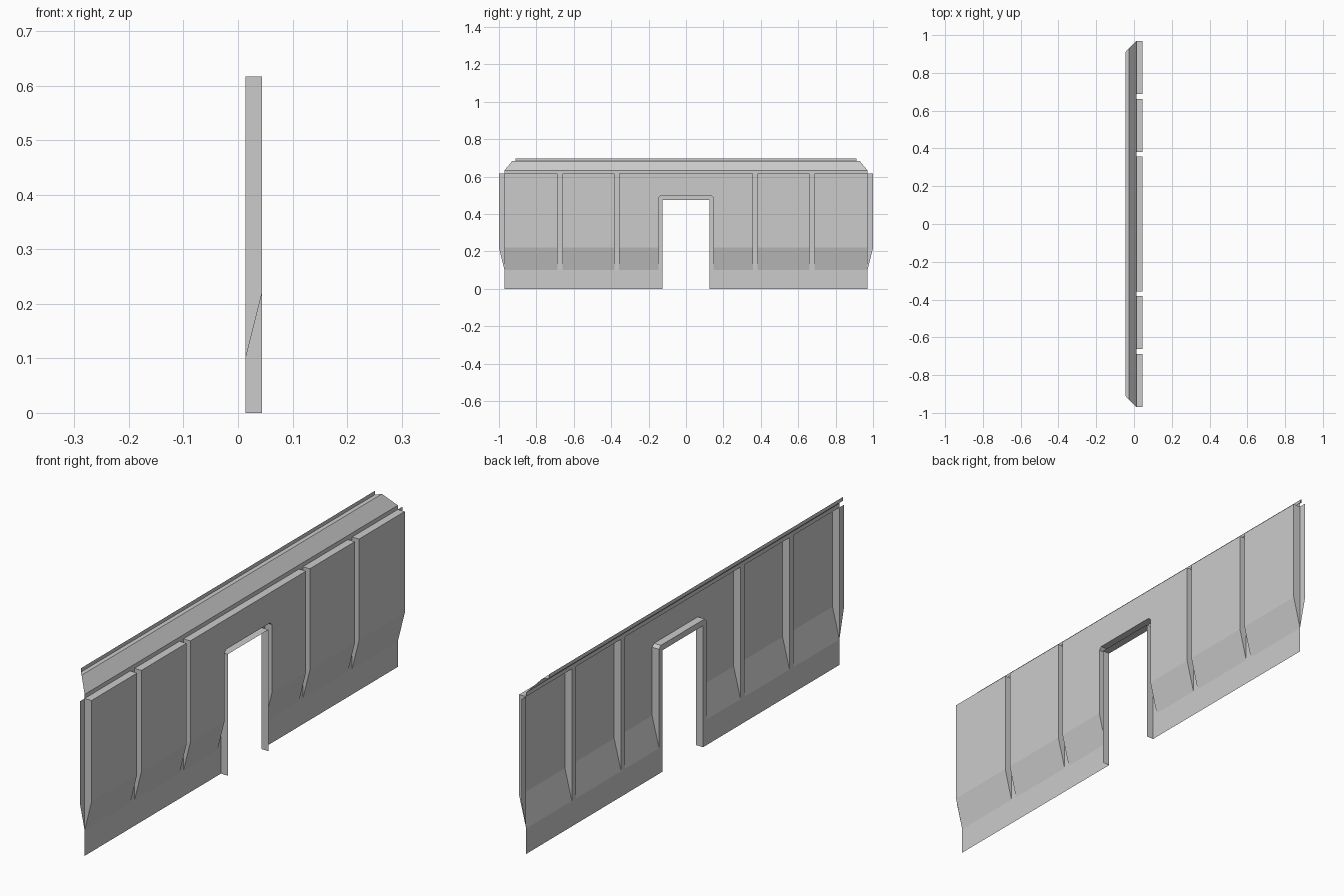
import bpy
import bmesh
from mathutils import Vector

if "Cube" in bpy.data.objects:
    bpy.data.objects.remove(bpy.data.objects["Cube"])

X0, X1 = 0.014, 0.044          # wall sheet and raised panel planes
Z_FOOT, Z_SLOPE, Z_TOP = 0.10, 0.22, 0.617
OUT, UP = (1, 0, 0), (0, 0, 1)
LEFT, RIGHT, DOWN = (0, -1, 0), (0, 1, 0), (0, 0, -1)


def sheets(name, faces):
    """Open sheets for the +y half, mirrored across y = 0; each face has an outward direction."""
    bm = bmesh.new()
    for pts, outward in faces:
        f = bm.faces.new([bm.verts.new(p) for p in pts])
        f.normal_update()
        if f.normal.dot(Vector(outward)) < 0:
            f.normal_flip()
    bmesh.ops.remove_doubles(bm, verts=bm.verts[:], dist=1e-5)
    me = bpy.data.meshes.new(name)
    bm.to_mesh(me)
    bm.free()
    ob = bpy.data.objects.new(name, me)
    bpy.context.collection.objects.link(ob)
    m = ob.modifiers.new("mirror", 'MIRROR')
    m.use_axis = (False, True, False)
    return ob


def flat(pts, x=X0):
    return [(x, y, z) for y, z in pts], OUT


def rect(y0, y1, z0, z1):
    return flat([(y0, z0), (y1, z0), (y1, z1), (y0, z1)])


def slope(y0, y1):
    return [(X0, y0, Z_FOOT), (X0, y1, Z_FOOT), (X1, y1, Z_SLOPE), (X1, y0, Z_SLOPE)], OUT


def top(y0, y1):
    return [(X0, y0, Z_TOP), (X0, y1, Z_TOP), (X1, y1, Z_TOP), (X1, y0, Z_TOP)], UP


def side(y, outward, z_top=Z_TOP):
    return [(X0, y, Z_FOOT), (X1, y, Z_SLOPE), (X1, y, z_top), (X0, y, z_top)], outward


def edge(a, b, outward):
    """Strip between the two planes along a line from a to b in (y, z)."""
    return [(X0, *a), (X1, *a), (X1, *b), (X0, *b)], outward


# Raised panels beside the doorway, hollow behind
for name, y0, y1 in (("middle_panel", 0.382, 0.661), ("end_panel", 0.687, 0.97)):
    sheets(name, [slope(y0, y1), top(y0, y1), side(y0, LEFT), side(y1, RIGHT),
                  flat([(y0, Z_SLOPE), (y1, Z_SLOPE), (y1, Z_TOP), (y0, Z_TOP)], X1)])

# Central panel with chamfered door cut-out
D, P = 0.147, 0.358
cut = [(D, 0.488), (0.136, 0.499), (0, 0.499)]
sheets("door_panel", [
    flat([(D, Z_SLOPE), (P, Z_SLOPE), (P, Z_TOP), (0, Z_TOP)] + cut[::-1], X1),
    slope(D, P), top(0, P), side(P, RIGHT), side(D, LEFT, cut[0][1]),
    edge(cut[0], cut[1], (0, -1, -1)), edge(cut[1], cut[2], DOWN)])

# Door lining standing out from the wall
J, H = 0.126, 0.476
sheets("door_lining", [edge((J, 0), (J, H), LEFT), edge((J, H), (0, H), DOWN)])

# Recessed wall: foot strip, groove floors, door surround, corner flap
sheets("recessed_wall", [
    rect(J, 0.97, 0, Z_FOOT),
    rect(P, 0.382, Z_FOOT, Z_TOP),
    rect(0.661, 0.687, Z_FOOT, Z_TOP),
    flat([(J, Z_FOOT), (D, Z_FOOT), cut[0], cut[1], cut[2], (0, H), (J, H)]),
    flat([(0.97, Z_FOOT), (1, Z_SLOPE), (1, Z_TOP), (0.97, Z_TOP)])])

# Mitred cornice swept along the top: (x, half length, z)
prof = [(X0, 0.97, Z_TOP), (X0, 0.97, 0.633), (-0.027, 0.93, 0.682),
        (-0.044, 0.911, 0.682), (-0.044, 0.911, 0.697)]
sheets("cornice", [([(a[0], 0, a[2]), a, b, (b[0], 0, b[2])], (1, 0, 1))
                   for a, b in zip(prof, prof[1:])])
